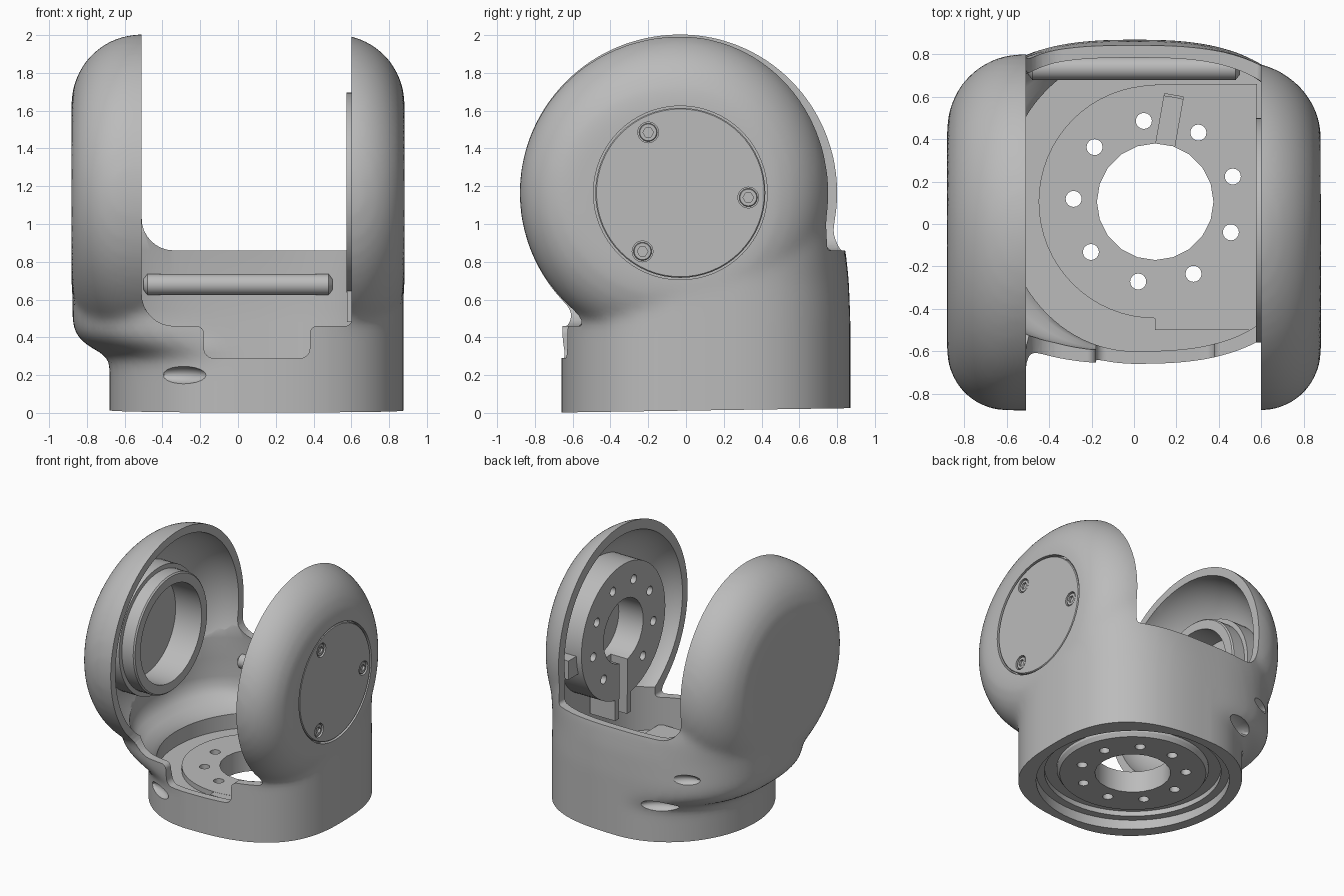
import bpy, bmesh, math
from mathutils import Vector

cube = bpy.data.objects.get("Cube")
if cube:
    bpy.data.objects.remove(cube, do_unlink=True)

grey = bpy.data.materials.new("satin grey")
grey.use_nodes = True
grey.diffuse_color = (0.5, 0.5, 0.5, 1)
grey.node_tree.nodes["Principled BSDF"].inputs["Base Color"].default_value = (0.5, 0.5, 0.5, 1)

PIVOT_Y, PIVOT_Z = -0.03, 1.165      # arm axis, along x
BASE_X, BASE_Y = 0.1, 0.105          # base axis, along z


def loft(name, rings):
    """Closed solid through rings with equal point counts."""
    bm = bmesh.new()
    loops = [[bm.verts.new(p) for p in ring] for ring in rings]
    n = len(loops[0])
    for a, b in zip(loops, loops[1:]):
        for i in range(n):
            bm.faces.new((a[i], a[(i + 1) % n], b[(i + 1) % n], b[i]))
    bm.faces.new(loops[0])
    bm.faces.new(loops[-1])
    bmesh.ops.recalc_face_normals(bm, faces=bm.faces)
    mesh = bpy.data.meshes.new(name)
    bm.to_mesh(mesh)
    bm.free()
    mesh.materials.append(grey)
    obj = bpy.data.objects.new(name, mesh)
    bpy.context.collection.objects.link(obj)
    return obj


def lathe_x(name, profile, y=PIVOT_Y, z=PIVOT_Z, n=64):
    return loft(name, [[(x, y + r * math.cos(k * math.tau / n), z + r * math.sin(k * math.tau / n))
                        for k in range(n)] for x, r in profile])


def lathe_z(name, profile, x=BASE_X, y=BASE_Y, n=64):
    return loft(name, [[(x + r * math.cos(k * math.tau / n), y + r * math.sin(k * math.tau / n), z)
                        for k in range(n)] for z, r in profile])


def box(name, lo, hi):
    return loft(name, [[(lo[0], lo[1], z), (hi[0], lo[1], z), (hi[0], hi[1], z), (lo[0], hi[1], z)]
                       for z in (lo[2], hi[2])])


def bake(obj):
    bpy.context.view_layer.update()
    deps = bpy.context.evaluated_depsgraph_get()
    mesh = bpy.data.meshes.new_from_object(obj.evaluated_get(deps))
    obj.modifiers.clear()
    obj.data = mesh


def combine(target, tool, operation="DIFFERENCE"):
    mod = target.modifiers.new("cut", "BOOLEAN")
    mod.operation, mod.object, mod.solver = operation, tool, "EXACT"
    bake(target)
    bpy.data.objects.remove(tool, do_unlink=True)


def rounded(points, steps=8):
    """Round polygon corners given as (x, z, radius)."""
    out = []
    for i, (x, z, r) in enumerate(points):
        p = Vector((x, z))
        a = (Vector(points[i - 1][:2]) - p).normalized()
        b = (Vector(points[(i + 1) % len(points)][:2]) - p).normalized()
        if r == 0:
            out.append(p)
            continue
        for k in range(steps + 1):
            t = k / steps * math.pi / 2
            out.append(p + a * r * (1 - math.sin(t)) + b * r * (1 - math.cos(t)))
    return out


def extrude_y(name, outline, y0, y1):
    return loft(name, [[(p.x, y, p.y) for p in outline] for y in (y0, y1)])


# Body: straight on one side, flaring out from a round base on the other
def body(name, wall, levels):
    rings = []
    for z, t, back, power in levels:
        ring = []
        for k in range(96):
            c, s = math.cos(k * math.tau / 96), math.sin(k * math.tau / 96)
            blend = 1 if c > 0 else t
            e = 2 / (2 + (power - 2) * blend)
            a = 0.68 + 0.197 * blend - wall
            b = (back if s > 0 else 0.765) - wall
            ring.append((a * math.copysign(abs(c) ** e, c),
                         BASE_Y + b * math.copysign(abs(s) ** e, s), z))
        rings.append(ring)
    return loft(name, rings)


# Drum along x: tighter edge at the front, slightly flattened at the rear
def drum(name, half, radius):
    rings = []
    for side in (1, -1):
        for step in range(13):
            t = (step if side > 0 else 12 - step) * math.pi / 24
            ring = []
            for k in range(96):
                c, s = math.cos(k * math.tau / 96), math.sin(k * math.tau / 96)
                fillet = 0.37 - (0.09 * c * c if c < 0 else 0)
                x = side * (half - fillet * (1 - math.cos(t)))
                r = radius - fillet * (1 - math.sin(t))
                stretch = 0.97 - 0.04 * x if c > 0 else 1.012
                ring.append((x, PIVOT_Y + r * c * stretch, PIVOT_Z + r * s))
            rings.append(ring)
    return loft(name, rings)


flare = [(0.31, 0.15, 0.765, 2.7), (0.34, 0.45, 0.765, 2.7), (0.38, 0.75, 0.765, 2.7),
         (0.43, 0.94, 0.765, 2.7), (0.5, 1, 0.765, 2.7), (0.7, 1, 0.757, 2.7),
         (0.86, 1, 0.74, 2.9), (1.0, 1, 0.695, 3.5), (1.16, 1, 0.665, 4.1)]
shell = body("shell", 0, [(-0.3, 0, 0.765, 2.7), (0.27, 0, 0.765, 2.7)] + flare)
combine(shell, drum("outer_drum", 0.882, 0.84), "UNION")

# Blend the drum softly into the body, then trim the slightly sloping bottom
remesh = shell.modifiers.new("remesh", "REMESH")
remesh.mode, remesh.voxel_size = "VOXEL", 0.03
soften = shell.modifiers.new("soften", "SMOOTH")
soften.factor, soften.iterations = 0.5, 8
bake(shell)
shell.data.materials.clear()
shell.data.materials.append(grey)
bottom = box("bottom_trim", (-2, -2, -1), (2, 2, 0))
bottom.rotation_euler.x = 0.015
bottom.location.z = 0.012
combine(shell, bottom)

# Hollow interior
cavity = body("cavity", 0.06, [(0.2, 0, 0.765, 2.7), (0.32, 0, 0.765, 2.7)]
              + [(z + 0.05 if z < 0.6 else z, t, b, p) for z, t, b, p in flare])
combine(cavity, drum("inner_drum", 0.82, 0.78), "UNION")
combine(shell, cavity)

# Opening between the arms, with a stepped front lip
combine(shell, extrude_y("rear_opening", rounded(
    [(-0.51, 3, 0), (-0.51, 0.86, 0.17), (0.6, 0.86, 0.03), (0.6, 3, 0)]), 0.2, 2))
combine(shell, extrude_y("front_opening", rounded(
    [(-0.51, 3, 0), (-0.51, 0.46, 0.17), (-0.18, 0.46, 0.04), (-0.18, 0.29, 0.05),
     (0.38, 0.29, 0.05), (0.38, 0.46, 0.04), (0.6, 0.46, 0.03), (0.6, 3, 0)]), -2, 0.25))

# Underside recess, floor opening and cover seat
combine(shell, lathe_z("under_recess", [(-0.1, 0.7), (0.08, 0.7), (0.08, 0.64), (0.12, 0.64)]))
combine(shell, lathe_x("cover_seat", [(0.84, 0.46), (0.95, 0.46)]))
combine(shell, lathe_z("floor_opening", [(0, 0.5), (0.3, 0.5)]))

# Oval screw pockets on the outside
for degrees, radius, z in ((241, 0.82, 0.2), (121, 0.83, 0.32), (131, 0.97, 0.58)):
    ang = math.radians(degrees)
    pocket = lathe_z("pocket", [(0.055 * math.sin(v), 0.055 * math.cos(v))
                                for v in [math.radians(-85 + 17 * i) for i in range(11)]], 0, 0, 32)
    pocket.scale = (1.3, 2.8, 0.9)
    pocket.rotation_euler.z = ang
    pocket.location = (BASE_X + radius * math.cos(ang), BASE_Y + radius * math.sin(ang), z)
    combine(shell, pocket)

# Base flange with a raised half floor, a ring of bolt holes and a cable slot
flange = lathe_z("base_flange", [(0.07, 0.53), (0.1, 0.55), (0.24, 0.55)])
combine(flange, box("half_floor", (0.1, -0.5, 0.18), (0.58, 0.66, 0.239)), "UNION")
combine(flange, lathe_z("bore", [(0, 0.275), (0.4, 0.275)], n=20))
for k in range(9):
    ang = math.radians(98 + 40 * k)
    combine(flange, lathe_z("hole", [(0, 0.038), (0.4, 0.038)], BASE_X + 0.385 * math.cos(ang),
                            BASE_Y + 0.385 * math.sin(ang), 16))
slot = box("slot", (0.2, -0.045, 0.15), (0.51, 0.045, 0.3))
slot.location = (BASE_X, BASE_Y, 0)
slot.rotation_euler.z = math.radians(80)
combine(flange, slot)

# Arm flange with its bolt holes, cable channel and support
arm_flange = lathe_x("arm_flange", [(0.575, 0.53), (0.825, 0.53)])
combine(arm_flange, box("channel_block", (0.578, -0.13, 0.48), (0.8, 0.07, 0.75)), "UNION")
combine(arm_flange, lathe_x("bore", [(0.5, 0.25), (0.79, 0.25)], n=32))
combine(arm_flange, box("channel", (0.5, -0.08, 0.4), (0.72, 0.02, 1.0)))
for k in range(9):
    ang = math.radians(110 + 40 * k)
    combine(arm_flange, lathe_x("hole", [(0.5, 0.035), (0.75, 0.035)], PIVOT_Y + 0.385 * math.cos(ang),
                                PIVOT_Z + 0.385 * math.sin(ang), 16))
support = box("flange_support", (0.62, 0.42, 1.0), (0.76, 0.6, 1.15))

# Bearing ring inside the other arm
ring = lathe_x("bearing_ring", [(-0.83, 0.5), (-0.68, 0.5), (-0.68, 0.465), (-0.58, 0.465), (-0.57, 0.455)])
combine(ring, lathe_x("ring_bore", [(-0.8, 0.385), (-0.5, 0.385)]))

# Rounded rail along the inside of the back wall
rail = lathe_x("back_rail", [(-0.5, 0.03), (-0.48, 0.055), (0.48, 0.055), (0.5, 0.03)], 0.735, 0.68, 24)

# Round side cover with three countersunk screws
cover = lathe_x("side_cover", [(0.83, 0.45), (0.872, 0.45), (0.878, 0.444)])
screws = []
for y, z in ((-0.2, 1.485), (0.33, 1.14), (-0.23, 0.855)):
    combine(cover, lathe_x("counterbore", [(0.85, 0.055), (0.9, 0.055)], y, z, 24))
    screw = lathe_x("cover_screw", [(0.845, 0.048), (0.868, 0.048), (0.872, 0.044)], y, z, 24)
    combine(screw, lathe_x("socket", [(0.855, 0.028), (0.9, 0.028)], y, z, 6))
    screws.append(screw)

# Smooth shading with crisp edges
bpy.ops.object.select_all(action="DESELECT")
for obj in [shell, flange, arm_flange, support, ring, rail, cover] + screws:
    obj.select_set(True)
bpy.context.view_layer.objects.active = shell
bpy.ops.object.shade_smooth_by_angle(angle=math.radians(30))
